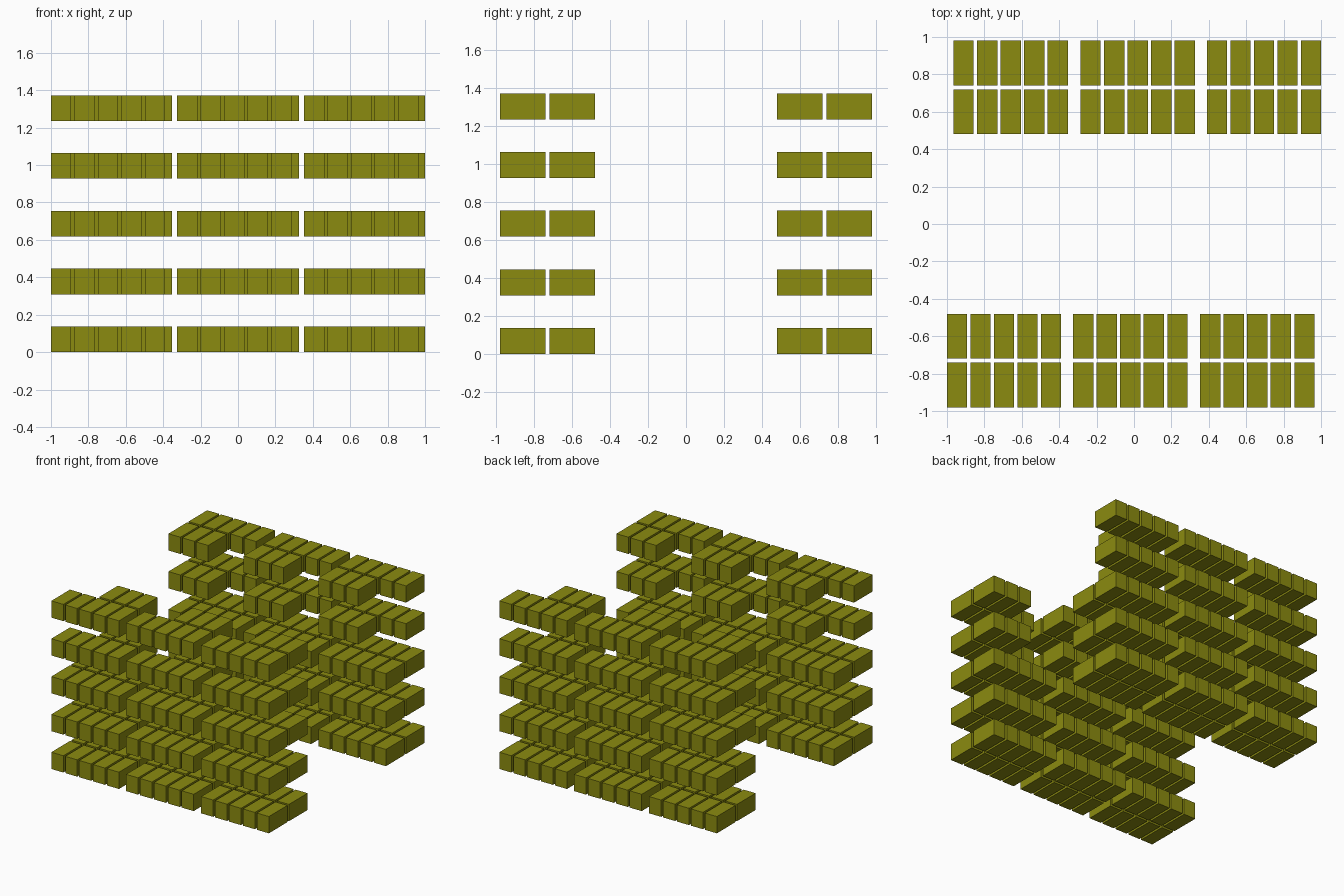
import bpy
import bmesh
from mathutils import Matrix, Vector

if "Cube" in bpy.data.objects:
    bpy.data.objects.remove(bpy.data.objects["Cube"])

# Box size and spacing
W, D, H = 0.108, 0.24, 0.137
STEP_X, STEP_Y, STEP_Z = 0.1257, 0.26, 0.309
GROUP_STARTS = (-1.0, -0.325, 0.354)
OUTER_Y = -0.98
LAYERS = 5
FULL_LAYERS = 3          # the upper layers lack two inner boxes per group

olive = bpy.data.materials.new("olive_card")
olive.diffuse_color = (0.26, 0.26, 0.005, 1.0)
olive.use_nodes = True
olive.node_tree.nodes["Principled BSDF"].inputs["Base Color"].default_value = olive.diffuse_color


def add_box(bm, low):
    centre = Vector(low) + Vector((W, D, H)) / 2
    bmesh.ops.create_cube(bm, size=1.0,
                          matrix=Matrix.Translation(centre) @ Matrix.Diagonal((W, D, H, 1)))


def box_group(name, start_x, layer, turned):
    bm = bmesh.new()
    for row in range(2):
        # outer row is always full, inner row loses its first two boxes
        first = 2 if row == 1 and layer >= FULL_LAYERS else 0
        for i in range(first, 5):
            add_box(bm, (start_x + i * STEP_X, OUTER_Y + row * STEP_Y, layer * STEP_Z))
    if turned:
        for v in bm.verts:
            v.co.x, v.co.y = -v.co.x, -v.co.y
    mesh = bpy.data.meshes.new(name)
    bm.to_mesh(mesh)
    bm.free()
    mesh.materials.append(olive)
    bpy.context.collection.objects.link(bpy.data.objects.new(name, mesh))


# Front stock, and the same stock turned half round for the back
for side, turned in (("front", False), ("back", True)):
    for layer in range(LAYERS):
        for g, start_x in enumerate(GROUP_STARTS):
            box_group(f"{side}_boxes_layer_{layer + 1}_group_{g + 1}", start_x, layer, turned)
